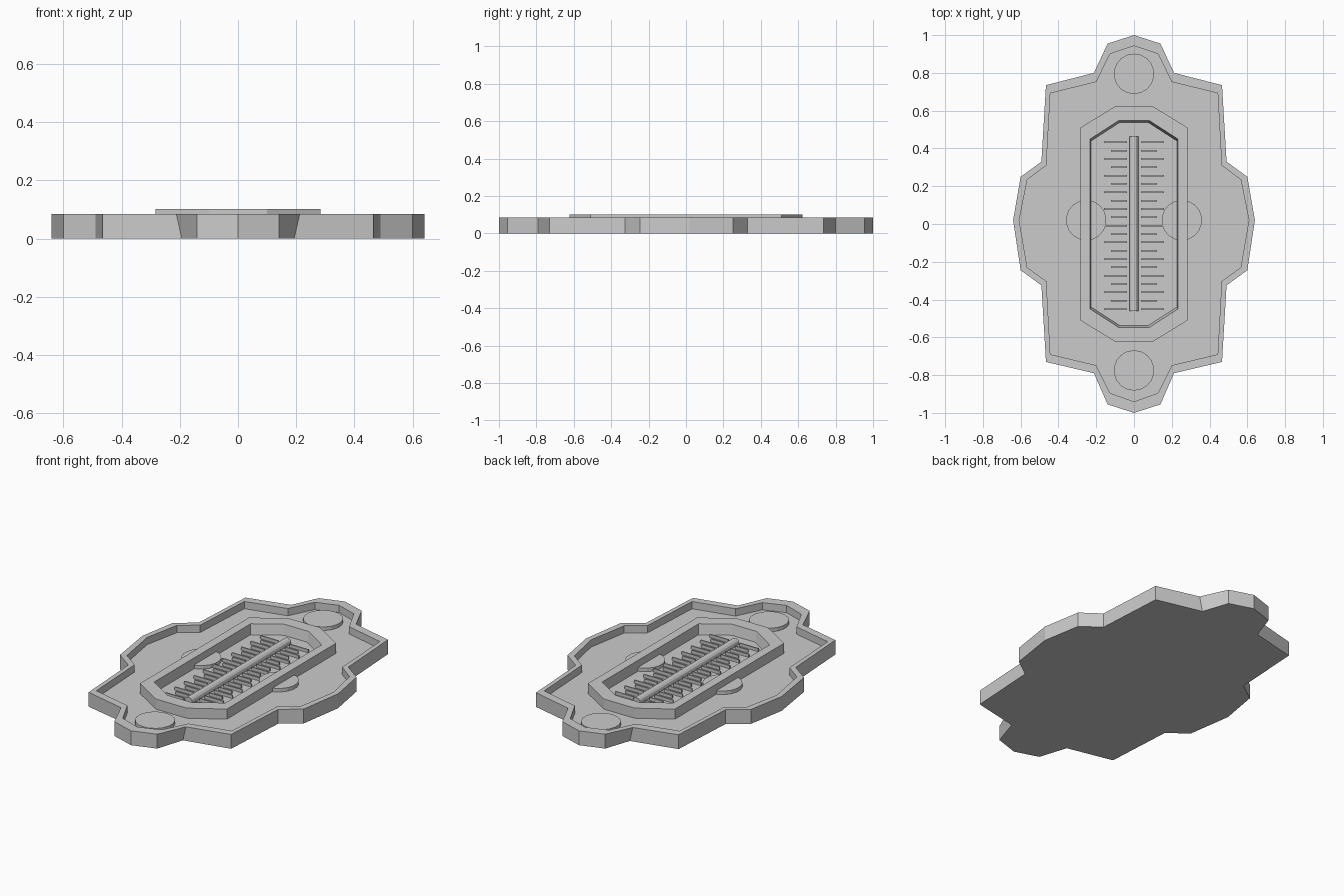
import bpy, bmesh
from mathutils import Matrix

if "Cube" in bpy.data.objects:
    bpy.data.objects.remove(bpy.data.objects["Cube"])

FLOOR = 0.042


def finish(name, bm):
    bmesh.ops.recalc_face_normals(bm, faces=bm.faces)
    me = bpy.data.meshes.new(name)
    bm.to_mesh(me)
    bm.free()
    ob = bpy.data.objects.new(name, me)
    bpy.context.collection.objects.link(ob)
    return ob


def mirror_outline(half):
    """Right-hand half, top to bottom, closed with its mirror image."""
    return half + [(-x, y) for x, y in reversed(half) if x > 0]


def loft(name, loops, caps):
    """Join (outline, z) loops with walls, optionally capping both ends."""
    bm = bmesh.new()
    rings = [[bm.verts.new((x, y, z)) for x, y in pts] for pts, z in loops]
    n = len(rings[0])
    for a, b in zip(rings, rings[1:]):
        for i in range(n):
            j = (i + 1) % n
            bm.faces.new((a[i], a[j], b[j], b[i]))
    if caps:
        bm.faces.new(rings[0])
        bm.faces.new(rings[-1])
    return finish(name, bm)


def disc(name, x, y, r, z0, z1, sides=18):
    bm = bmesh.new()
    bmesh.ops.create_cone(bm, cap_ends=True, segments=sides, radius1=r, radius2=r,
                          depth=z1 - z0,
                          matrix=Matrix.Translation((x, y, (z0 + z1) / 2)))
    return finish(name, bm)


# Base tray with raised rim
outer = [(0, 1), (0.14, 0.955), (0.212, 0.80), (0.466, 0.735), (0.49, 0.33),
         (0.60, 0.25), (0.64, 0.02), (0.60, -0.245), (0.49, -0.325),
         (0.466, -0.73), (0.212, -0.79), (0.14, -0.955), (0, -1)]
inner = [(0, 0.943), (0.127, 0.90), (0.20, 0.752), (0.443, 0.692), (0.464, 0.31),
         (0.565, 0.235), (0.608, 0.02), (0.565, -0.23), (0.464, -0.303),
         (0.443, -0.69), (0.20, -0.748), (0.127, -0.895), (0, -0.94)]
bottom = [(x * 0.91 if x == 0.212 else x, y) for x, y in outer]
loft("base_tray", [(mirror_outline(bottom), 0), (mirror_outline(outer), 0.085),
                   (mirror_outline(inner), 0.085), (mirror_outline(inner), FLOOR)], True)


# Eight-sided collar around the grille
def octagon(w, h, cw, ch):
    return mirror_outline([(cw, h), (w, ch), (w, -ch), (cw, -h)])


rim_out = octagon(0.284, 0.623, 0.10, 0.51)
rim_in = octagon(0.232, 0.548, 0.08, 0.45)
pan = octagon(0.226, 0.535, 0.076, 0.438)
loft("grille_collar", [(rim_out, FLOOR - 0.01), (rim_out, 0.102),
                       (rim_in, 0.102), (pan, FLOOR - 0.01)], False)

# Round studs at both ends and half-hidden beside the collar
for name, x, y in (("stud_back", 0, 0.795), ("stud_front", 0, -0.775),
                   ("stud_left", -0.253, 0.02), ("stud_right", 0.253, 0.02)):
    disc(name, x, y, 0.107, FLOOR - 0.01, 0.063)

# Central spine rod
bm = bmesh.new()
bmesh.ops.create_cone(bm, cap_ends=True, segments=12, radius1=0.024, radius2=0.024,
                      depth=0.925, matrix=Matrix.Translation((-0.001, 0.002, 0.053))
                      @ Matrix.Rotation(1.5707963, 4, 'X'))
finish("spine", bm)

# Alternating long and short ribs on both sides of the spine
bm = bmesh.new()
for i in range(21):
    y = 0.433 - i * 0.0442
    x1 = 0.158 if i % 2 == 0 else 0.122
    for s in (-1, 1):
        bmesh.ops.create_cube(bm, size=1, matrix=Matrix.Translation(
            (s * (x1 + 0.037) / 2, y, 0.049)) @ Matrix.Diagonal((x1 - 0.037, 0.008, 0.022, 1)))
finish("ribs", bm)
